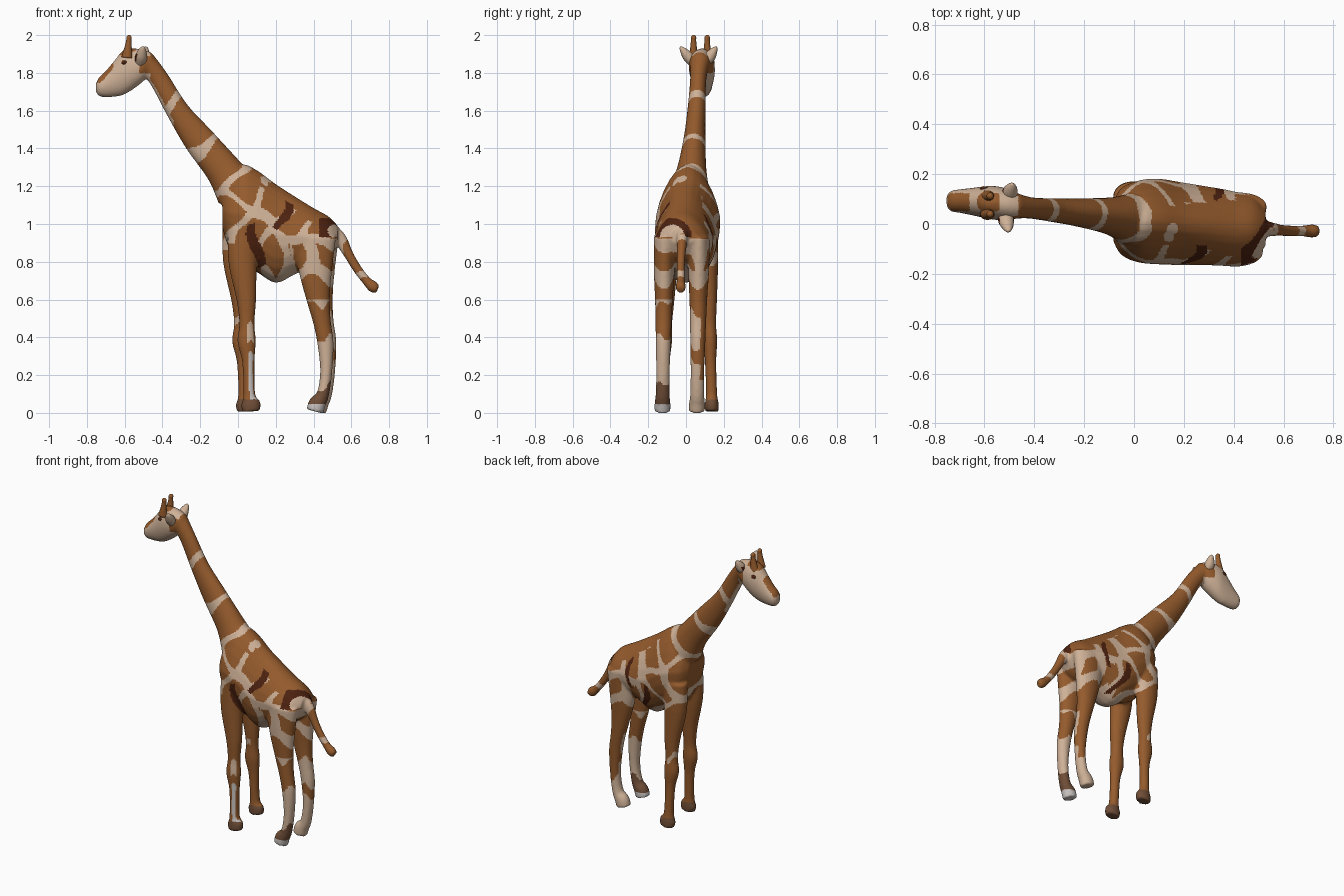
import bpy, bmesh
from math import sin, cos, pi
from mathutils import Vector

cube = bpy.data.objects.get("Cube")
if cube:
    bpy.data.objects.remove(cube)


def material(name, rgb):
    m = bpy.data.materials.new(name)
    m.use_nodes = True
    m.diffuse_color = (*rgb, 1)
    bsdf = m.node_tree.nodes["Principled BSDF"]
    bsdf.inputs["Base Color"].default_value = (*rgb, 1)
    bsdf.inputs["Roughness"].default_value = 0.8
    return m


NAMES = ["cream", "brown", "dark_brown", "hoof_brown", "hoof_grey"]
RGB = [(.62, .44, .31), (.30, .105, .026), (.075, .016, .005), (.16, .075, .038), (.58, .54, .52)]
MATS = [material(n, c) for n, c in zip(NAMES, RGB)]
CREAM, BROWN, DARK, HOOF, GREY = range(len(MATS))


def refine(rows, steps=4):
    """Catmull-Rom through rows of numbers."""
    out = []
    for i in range(len(rows) - 1):
        a, b, c, d = (rows[min(max(i + k, 0), len(rows) - 1)] for k in (-1, 0, 1, 2))
        for s in range(steps):
            t = s / steps
            out.append([q + .5 * t * (r - p + t * (2*p - 5*q + 4*r - w + t * (3*(q - r) + w - p)))
                        for p, q, r, w in zip(a, b, c, d)])
    return out + [list(rows[-1])]


def loft(bm, rows, up=None, sides=24, taper=0):
    """Tube through rows of x, y, z, sagittal radius, side radius; taper narrows its upper half."""
    rows = refine(rows)
    rings = []
    for i, (x, y, z, r, ry) in enumerate(rows):
        a, b = rows[max(i - 1, 0)], rows[min(i + 1, len(rows) - 1)]
        tangent = Vector((b[0] - a[0], 0, b[2] - a[2])).normalized()
        axis = up or tangent.cross(Vector((0, 1, 0)))
        rings.append([bm.verts.new(Vector((x, y, z)) + axis * r * cos(t)
                                   + Vector((0, ry * sin(t) * (1 - taper * max(0, cos(t))), 0)))
                      for t in (2 * pi * k / sides for k in range(sides))])
    for p, q in zip(rings, rings[1:]):
        for k in range(sides):
            n = (k + 1) % sides
            bm.faces.new((p[k], p[n], q[n], q[k]))
    bm.faces.new(rings[0][::-1])
    bm.faces.new(rings[-1])


def finish(bm, name):
    bmesh.ops.recalc_face_normals(bm, faces=bm.faces)
    mesh = bpy.data.meshes.new(name)
    bm.to_mesh(mesh)
    bm.free()
    ob = bpy.data.objects.new(name, mesh)
    bpy.context.collection.objects.link(ob)
    for m in MATS:
        mesh.materials.append(m)
    return ob


def paint(ob, rule):
    for f in ob.data.polygons:
        f.use_smooth = True
        f.material_index = rule(f.center, f.normal)


UP = Vector((0, 0, 1))
bm = bmesh.new()

# Torso
loft(bm, [(-.083, .01, 1.07, .09, .08), (-.05, .01, 1.06, .18, .135), (.02, .01, 1.05, .265, .165),
          (.1, .01, 1.015, .27, .172), (.2, 0, .95, .262, .166), (.3, -.008, .94, .207, .158),
          (.4, -.018, .93, .155, .15), (.48, -.018, .93, .11, .125), (.528, -.018, .94, .05, .07)],
     UP, taper=.27)

# Neck
loft(bm, [(-.49, .075, 1.86, .055, .055), (-.42, .065, 1.77, .053, .043), (-.32, .055, 1.6, .061, .048),
          (-.21, .045, 1.45, .082, .058), (-.08, .03, 1.29, .095, .078), (0, .015, 1.17, .12, .11)])

# Head
loft(bm, [(-.455, .072, 1.86, .045, .045), (-.5, .077, 1.84, .083, .062), (-.56, .085, 1.82, .11, .068),
          (-.61, .088, 1.8, .118, .062), (-.65, .09, 1.772, .098, .055), (-.7, .092, 1.741, .07, .047),
          (-.735, .092, 1.727, .05, .041), (-.752, .092, 1.722, .022, .02)], UP)

# Legs: x, height, radii; placed by x shift and by y at top and bottom
FRONT = [(.02, .98, .085, .06), (.015, .8, .076, .055), (.034, .6, .052, .043), (.037, .47, .04, .035),
         (.036, .38, .049, .038), (.045, .27, .033, .03), (.05, .1, .031, .03), (.057, .05, .052, .036),
         (.06, .008, .046, .036)]
HIND = [(.41, .93, .115, .058), (.415, .75, .088, .055), (.43, .6, .062, .047), (.45, .48, .047, .043),
        (.468, .37, .043, .04), (.472, .22, .032, .036), (.455, .1, .033, .037), (.425, .05, .046, .042),
        (.412, .008, .045, .042)]
for leg, dx, top, foot in ((FRONT, .01, -.09, -.125), (FRONT, -.018, .11, .138),
                           (HIND, -.005, -.112, -.125), (HIND, .01, .07, .058)):
    loft(bm, [(x + dx, foot + (top - foot) * z, z, r, ry) for x, z, r, ry in leg])

# Tail
loft(bm, [(.48, -.015, .97, .045, .04), (.54, -.02, .92, .036, .03), (.585, -.025, .84, .026, .023),
          (.63, -.028, .765, .024, .022), (.68, -.028, .7, .024, .022), (.715, -.028, .668, .031, .027),
          (.74, -.028, .655, .022, .02)])

# Fuse the parts into one smooth skin
body = finish(bm, "body")
bpy.context.view_layer.objects.active = body
body.select_set(True)
remesh = body.modifiers.new("fuse", "REMESH")
remesh.mode = "VOXEL"
remesh.voxel_size = .0085
soften = body.modifiers.new("soften", "SMOOTH")
soften.iterations = 4
for m in ("fuse", "soften"):
    bpy.ops.object.modifier_apply(modifier=m)

# Coat: patch centres and dark streaks in side profile, pale blotches on the back
PATCHES = [(-.42, 1.75), (-.27, 1.53), (-.08, 1.29), (-.05, 1.03), (.06, 1.21), (.08, .96),
           (.19, 1.1), (.18, .84), (.31, 1.03), (.31, .84), (.45, .98), (.45, .83), (.02, .72),
           (.4, .66), (.62, .8), (.71, .66)]
STREAKS = {"right": [((.08, 1.02), (.11, .77), .027), ((.21, .96), (.265, 1.13), .022)],
           "left": [((.33, .88), (.32, 1.06), .014), ((.24, .74), (.17, .9), .022)]}
BLOTCHES = [(.14, -.05), (.155, -.02), (.21, .1), (.19, .12)]


def near_streak(p, side):
    for a, b, width in STREAKS[side]:
        a, b = Vector(a), Vector(b)
        t = (p - a).dot(b - a) / (b - a).length_squared
        if 0 < t < 1 and (p - a.lerp(b, t)).length < width * (1.2 - abs(t - .5)):
            return True
    return False


def head_coat(c, n):
    middle = abs(c.y - .088) < .036
    if middle and n.z > .3 and (c.x < -.66 or (c.z > 1.895 and c.x < -.54)):
        return BROWN
    return BROWN if c.x > -.525 and 1.8 < c.z < 1.89 else CREAM


def hind_leg_coat(c, n, z):
    right = c.y < 0
    if c.z < .045:
        return GREY if right else CREAM
    if z < .14:
        return HOOF if right else CREAM
    if right:
        return BROWN if .4 < z < .57 else CREAM
    return BROWN if z > .53 or .28 < z < .35 or (n.y > .35 and z > .2) else CREAM


def front_leg_coat(c, n, z):
    if c.z < .07:
        return HOOF
    if c.y < 0:
        if 0 < n.x < .75 and n.y < 0 and z < .46 and not .3 < z < .36:
            return GREY if z < .3 else CREAM
        return BROWN
    return CREAM if abs(z - .48) < .02 and n.x < .2 else BROWN


def coat(c, n):
    if c.x < -.465 and c.z > 1.6:
        return head_coat(c, n)
    z = c.z + .025 * sin(c.x * 60 + c.y * 40)
    if c.z < .6 and .25 < c.x < .54:
        return hind_leg_coat(c, n, z)
    if c.z < .7 and c.x < .13:
        return front_leg_coat(c, n, z)
    # Rump: a dark arch over a pale hollow beside the tail
    if .43 < c.x < .56 and c.z > .93:
        reach = Vector((c.y + .072, c.z - .93)).length
        if reach < .102:
            return DARK if reach > .066 else CREAM
    # Pale throat
    if -.47 < c.x < -.34 and n.x < -.6:
        return CREAM
    p = Vector((c.x + .02 * sin(c.z * 23 + c.y * 9), c.z + .02 * sin(c.x * 27)))
    if abs(n.y) > .25 and near_streak(p, "right" if c.y < 0 else "left"):
        return DARK
    # Nearly plain back
    if n.z > .55 and c.x > .07 and c.z > .95:
        return CREAM if any((c.xy - Vector(b)).length < .022 for b in BLOTCHES) else BROWN
    d = sorted((p - Vector(s)).length for s in PATCHES)
    if c.x < -.12:
        gap = .045
    elif c.x > .28 and c.x < .56:
        gap = .034 + .03 * min(max((1 - c.z) / .15, 0), 1)
    elif c.x < .12 and c.z < .9:
        gap = 0 if c.y < 0 else .03
    else:
        gap = .036
    return CREAM if d[1] - d[0] < gap else BROWN


paint(body, coat)

# Horns, ears and eyes in pairs
for side, label in ((-1, "right"), (1, "left")):
    bm = bmesh.new()
    y = .076 + side * .036
    loft(bm, [(-.588, y, 1.88, .03, .024), (-.582, y, 1.93, .02, .018), (-.578, y, 1.97, .014, .014),
              (-.577, y, 1.99, .014, .014), (-.577, y, 2.0, .005, .005)], sides=16)
    paint(finish(bm, label + "_horn"), lambda c, n: BROWN)

    bm = bmesh.new()
    x = -.5 if side > 0 else -.515
    loft(bm, [(x - .005, .07 + side * .03, 1.835, .02, .02), (x, .07 + side * .048, 1.87, .032, .034),
              (x + .006, .068 + side * .066, 1.905, .027, .03), (x + .01, .066 + side * .084, 1.93, .015, .016),
              (x + .01, .066 + side * .092, 1.94, .004, .004)], sides=16)
    paint(finish(bm, label + "_ear"), lambda c, n: DARK if n.x < -.8 and c.z < 1.9 else CREAM)

    bm = bmesh.new()
    bmesh.ops.create_uvsphere(bm, u_segments=16, v_segments=10, radius=.016)
    for v in bm.verts:
        v.co = Vector((v.co.x, v.co.y * .6, v.co.z * .7)) + Vector((-.602, .088 + side * .054, 1.855))
    paint(finish(bm, label + "_eye"), lambda c, n: DARK)
